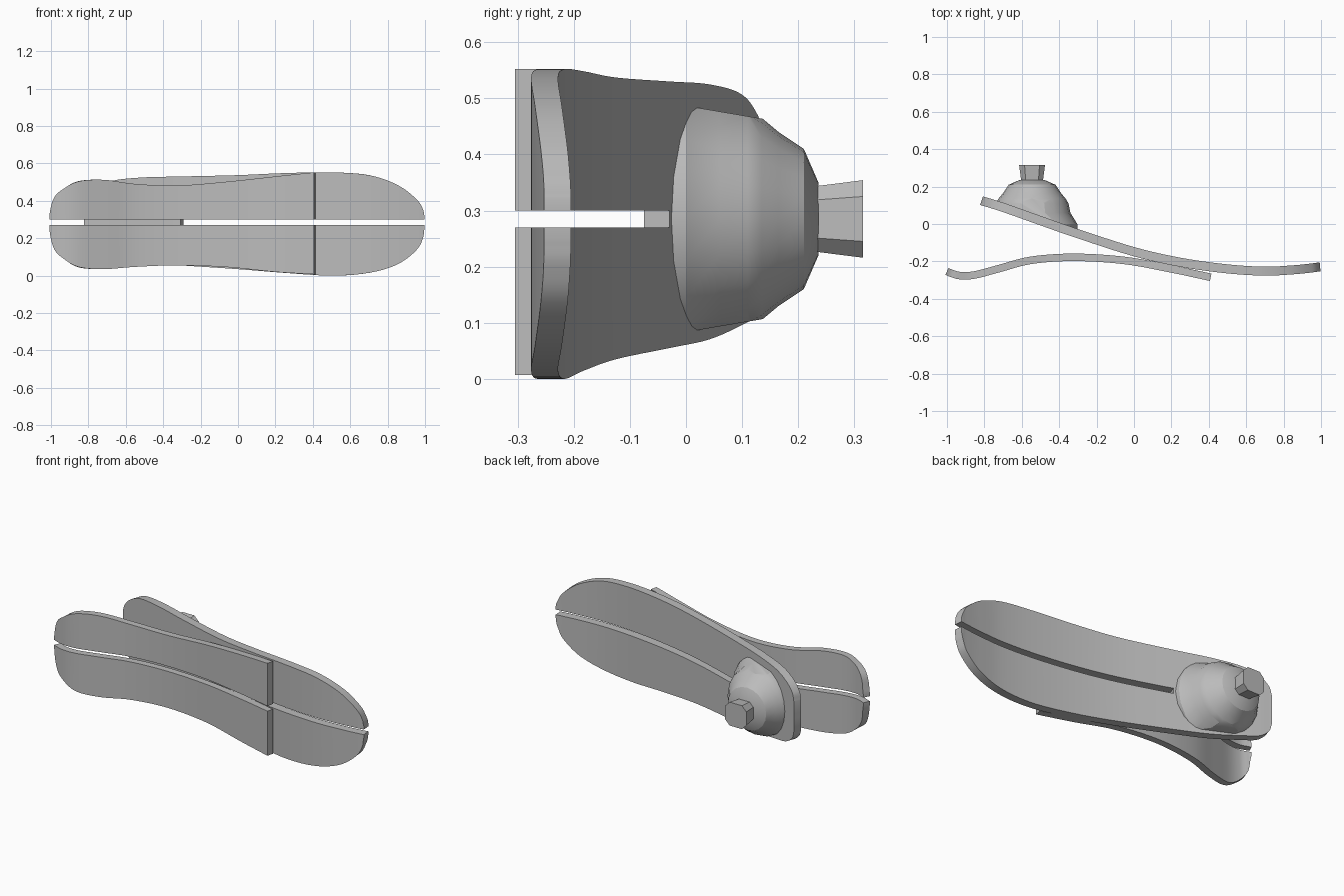
import bpy, bmesh, math
from mathutils import Vector

if "Cube" in bpy.data.objects:
    bpy.data.objects.remove(bpy.data.objects["Cube"])

SLOT_LOW, SLOT_HIGH = 0.27, 0.30
MIDDLE = 0.285

grey = bpy.data.materials.new("plain grey")
grey.use_nodes = True
colour = (0.5, 0.5, 0.5, 1)
grey.diffuse_color = colour
grey.node_tree.nodes["Principled BSDF"].inputs["Base Color"].default_value = colour


def finish(name, bm, angle=35):
    bmesh.ops.recalc_face_normals(bm, faces=bm.faces)
    mesh = bpy.data.meshes.new(name)
    bm.to_mesh(mesh)
    bm.free()
    mesh.materials.append(grey)
    obj = bpy.data.objects.new(name, mesh)
    bpy.context.collection.objects.link(obj)
    bpy.ops.object.select_all(action="DESELECT")
    obj.select_set(True)
    bpy.context.view_layer.objects.active = obj
    return obj


def smooth(obj, angle):
    bpy.ops.object.shade_smooth_by_angle(angle=math.radians(angle))


def spline(rows, steps=6):
    """Smooth path through the control rows."""
    rows = [Vector(r) for r in rows]
    padded = [rows[0] * 2 - rows[1]] + rows + [rows[-1] * 2 - rows[-2]]
    path = []
    for a, b, c, d in zip(padded, padded[1:], padded[2:], padded[3:]):
        for i in range(steps):
            t = i / steps
            path.append(b + ((c - a) * t + (a * 2 - b * 5 + c * 4 - d) * t**2
                             + (b * 3 - a - c * 3 + d) * t**3) / 2)
    return path + [rows[-1]]


def leaf(name, rows, slot_start, thickness):
    """Bent plate, split lengthwise from slot_start onward."""
    bm = bmesh.new()
    columns = []
    for x, y, low, high in spline(rows):
        columns.append([bm.verts.new((x, y, z))
                        for z in (low, SLOT_LOW, SLOT_HIGH, high)])
    for p, q in zip(columns, columns[1:]):
        for k in range(3):
            if k == 1 and q[0].co.x > slot_start + 0.001:
                continue
            bm.faces.new((p[k], q[k], q[k + 1], p[k + 1]))
    obj = finish(name, bm)
    solid = obj.modifiers.new("thickness", "SOLIDIFY")
    solid.thickness = thickness
    solid.offset = 0
    bpy.ops.object.modifier_apply(modifier=solid.name)
    smooth(obj, 35)


# Heel leaf: x, y, lower edge, upper edge
leaf("heel_leaf", [
    (-1, -.253, .25, .32), (-.98, -.262, .15, .41), (-.93, -.276, .09, .465),
    (-.85, -.272, .045, .505), (-.72, -.238, .035, .512), (-.55, -.194, .047, .49),
    (-.32, -.178, .055, .482), (-.05, -.195, .045, .503), (.2, -.24, .02, .53),
    (.41, -.285, .007, .552)], -2, 0.04)

# Toe leaf, solid under the mount and split towards the toe
leaf("toe_leaf", [
    (-.815, .125, .2, .37), (-.8, .12, .155, .42), (-.75, .105, .115, .47),
    (-.66, .075, .095, .508), (-.5, .018, .07, .525), (-.3, -.052, .055, .53),
    (0, -.148, .035, .537), (.25, -.205, .015, .548), (.5, -.24, 0, .552),
    (.7, -.252, .015, .537), (.85, -.245, .06, .485), (.95, -.235, .135, .41),
    (.985, -.23, .2, .355), (.995, -.229, .25, .32)], -.3, 0.048)


def loft(bm, rings):
    """Skin closed rings of points and cap both ends."""
    rings = [[bm.verts.new(p) for p in ring] for ring in rings]
    for a, b in zip(rings, rings[1:]):
        for i in range(len(a)):
            j = (i + 1) % len(a)
            bm.faces.new((a[i], a[j], b[j], b[i]))
    bm.faces.new(rings[0])
    bm.faces.new(rings[-1])


CENTRE_X = -0.545

# Bell-shaped mount, trimmed along the leaf and on two sides
profile = [(.245, -.08), (.242, 0), (.205, .06), (.195, .11), (.18, .135),
           (.155, .165), (.125, .21), (.065, .236)]
sides = 20
bm = bmesh.new()
loft(bm, [[(CENTRE_X + r * math.cos(math.tau * i / sides), y,
            MIDDLE + r * math.sin(math.tau * i / sides)) for i in range(sides)]
          for r, y in profile])
cuts = [((CENTRE_X, .037, MIDDLE), (-.34, -1, 0))]
cuts += [((CENTRE_X, .01, MIDDLE + s * .2), (0, .17, s)) for s in (1, -1)]
for point, normal in cuts:
    geom = bm.verts[:] + bm.edges[:] + bm.faces[:]
    cut = bmesh.ops.bisect_plane(bm, geom=geom, plane_co=point,
                                 plane_no=normal, clear_outer=True)
    edges = [e for e in cut["geom_cut"] if isinstance(e, bmesh.types.BMEdge)]
    bmesh.ops.contextual_create(bm, geom=edges)
smooth(finish("mount_dome", bm), 25)

# Flared square stud with chamfered corners
bm = bmesh.new()
rings = []
for y, half in ((.22, .057), (.315, .069)):
    flat = half * 0.58
    corner = [(half, flat), (flat, half)]
    ring = []
    for quarter in range(4):
        for a, b in corner:
            for _ in range(quarter):
                a, b = -b, a
            ring.append((CENTRE_X + a, y, MIDDLE + b))
    rings.append(ring)
loft(bm, rings)
finish("mount_stud", bm)
